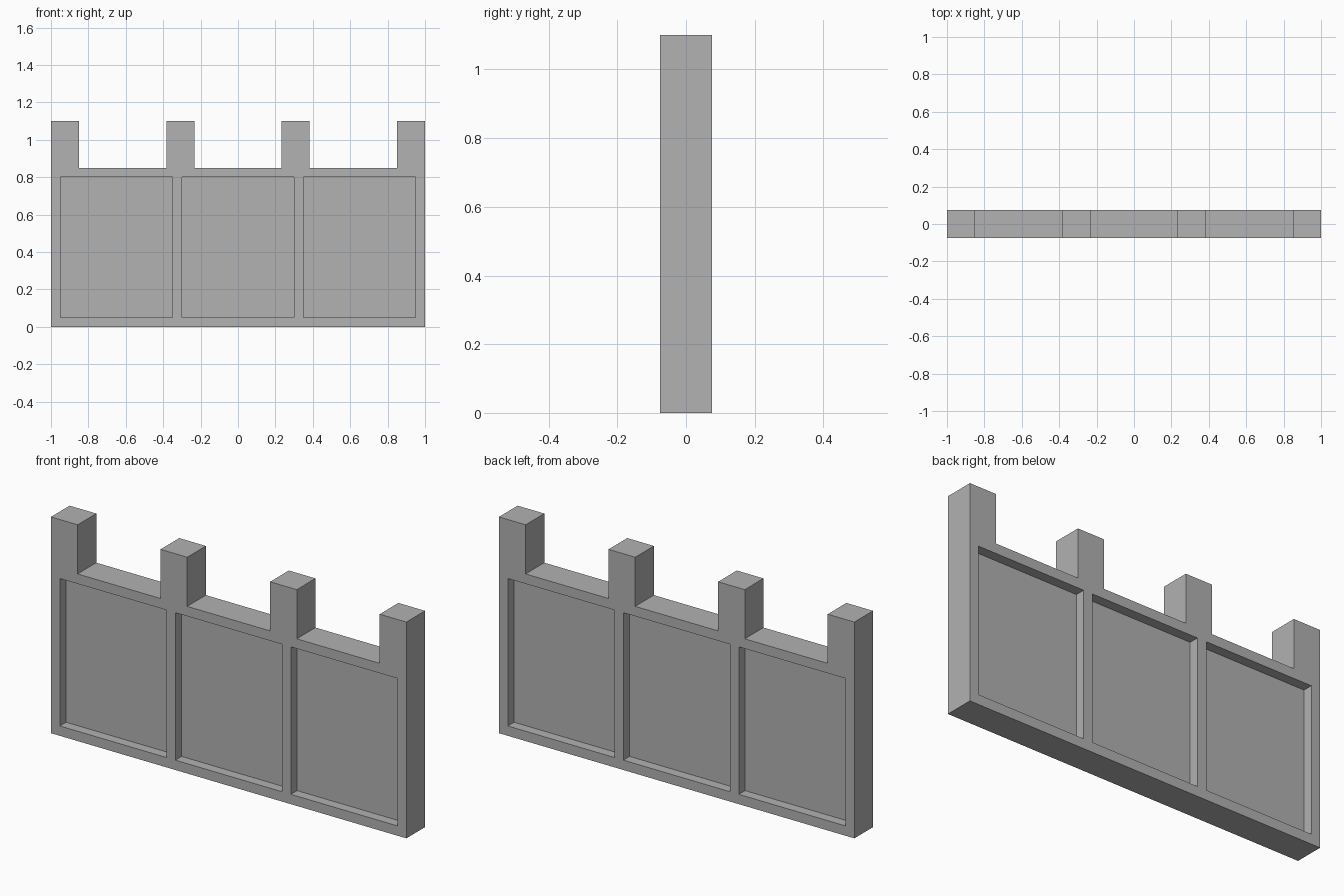
import bpy
import bmesh
from mathutils import Matrix, Vector

cube = bpy.data.objects.get("Cube")
if cube:
    bpy.data.objects.remove(cube, do_unlink=True)

DEPTH = 0.15        # wall thickness
WALL_TOP = 0.85
POST_TOP = 1.10
POST_WIDTH = 0.15
RECESS = 0.05       # depth of each sunk panel
BAYS = 3

stone = bpy.data.materials.new("plain grey stone")
stone.use_nodes = True
grey = (0.445, 0.445, 0.445, 1)
stone.diffuse_color = grey
stone.node_tree.nodes["Principled BSDF"].inputs["Base Color"].default_value = grey


def make_object(name, bm):
    bmesh.ops.recalc_face_normals(bm, faces=bm.faces)
    mesh = bpy.data.meshes.new(name)
    bm.to_mesh(mesh)
    bm.free()
    mesh.materials.append(stone)
    obj = bpy.data.objects.new(name, mesh)
    bpy.context.collection.objects.link(obj)
    return obj


# Crenellated outline: evenly spaced posts rising above the wall
outline = [(-1, 0)]
pitch = (2 - POST_WIDTH) / BAYS
for i in range(BAYS + 1):
    left = -1 + i * pitch
    right = left + POST_WIDTH
    if i > 0:
        outline.append((left, WALL_TOP))
    outline += [(left, POST_TOP), (right, POST_TOP)]
    if i < BAYS:
        outline.append((right, WALL_TOP))
outline.append((1, 0))

bm = bmesh.new()
face = bm.faces.new([bm.verts.new((x, -DEPTH / 2, z)) for x, z in outline])
extruded = bmesh.ops.extrude_face_region(bm, geom=[face])
bmesh.ops.translate(bm, vec=(0, DEPTH, 0),
                    verts=[v for v in extruded["geom"] if isinstance(v, bmesh.types.BMVert)])
wall = make_object("battlement_wall", bm)

# Three sunk panels on both faces
bm = bmesh.new()
for x in (-0.65, 0, 0.65):
    for side in (-1, 1):
        place = Matrix.Translation(Vector((x, side * DEPTH / 2, 0.425)))
        bmesh.ops.create_cube(bm, size=1,
                              matrix=place @ Matrix.Diagonal((0.6, 2 * RECESS, 0.75, 1)))
cutter = make_object("panel_cutter", bm)
cutter.hide_render = True

cut = wall.modifiers.new("sunk panels", "BOOLEAN")
cut.operation = "DIFFERENCE"
cut.solver = "EXACT"
cut.object = cutter
bpy.context.view_layer.objects.active = wall
bpy.ops.object.modifier_apply(modifier=cut.name)
bpy.data.objects.remove(cutter, do_unlink=True)
